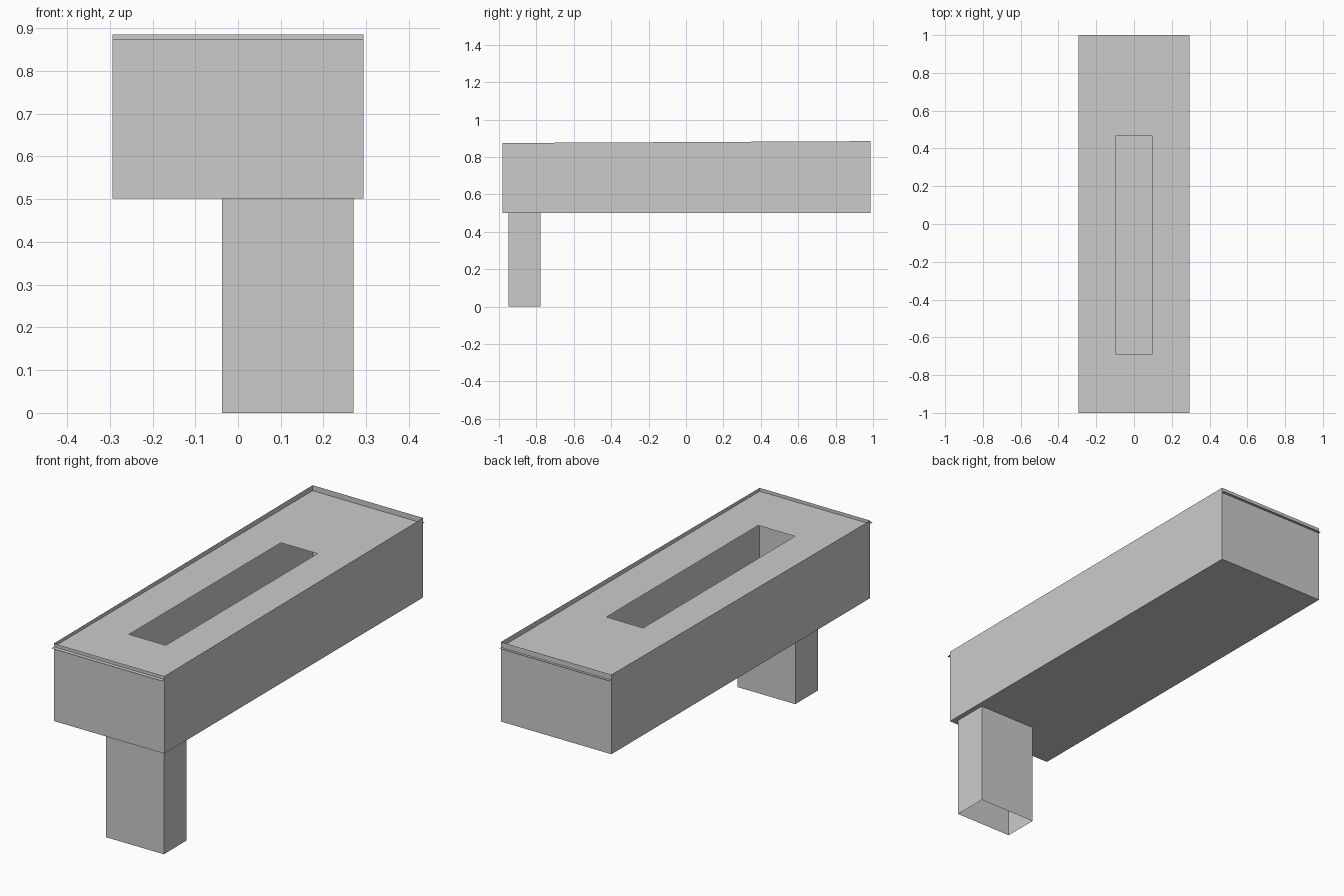
import bpy
import bmesh

if "Cube" in bpy.data.objects:
    bpy.data.objects.remove(bpy.data.objects["Cube"])


def finish(name, bm):
    bmesh.ops.recalc_face_normals(bm, faces=bm.faces)
    mesh = bpy.data.meshes.new(name)
    bm.to_mesh(mesh)
    bm.free()
    obj = bpy.data.objects.new(name, mesh)
    bpy.context.collection.objects.link(obj)
    return obj


def rect(bm, x0, x1, y0, y1, z0, z1=None):
    """Corner loop of a rectangle; z0 at the front end, z1 at the back end."""
    z1 = z0 if z1 is None else z1
    return [bm.verts.new(p) for p in
            ((x0, y0, z0), (x1, y0, z0), (x1, y1, z1), (x0, y1, z1))]


def bridge(bm, a, b):
    for i in range(4):
        j = (i + 1) % 4
        bm.faces.new((a[i], a[j], b[j], b[i]))


# Open-topped trough body, rim rising slightly to the back
bm = bmesh.new()
low = rect(bm, -0.294, 0.294, -0.98, 0.987, 0.502)
high = rect(bm, -0.294, 0.294, -0.98, 0.987, 0.875, 0.885)
bridge(bm, low, high)
bm.faces.new(low[::-1])
finish("body", bm)

# Thin top plate with a long slot, just below the rim
bm = bmesh.new()
outer = rect(bm, -0.294, 0.294, -1.0, 1.0, 0.859)
inner = rect(bm, -0.099, 0.097, -0.687, 0.467, 0.859)
bridge(bm, outer, inner)
plate = finish("slotted_top_plate", bm)
if plate.data.polygons[0].normal.z < 0:
    plate.data.flip_normals()

# Hollow off-centre leg, open at the foot
bm = bmesh.new()
foot = rect(bm, -0.037, 0.27, -0.95, -0.778, 0.0)
head = rect(bm, -0.037, 0.27, -0.95, -0.778, 0.502)
bridge(bm, foot, head)
finish("leg", bm)
